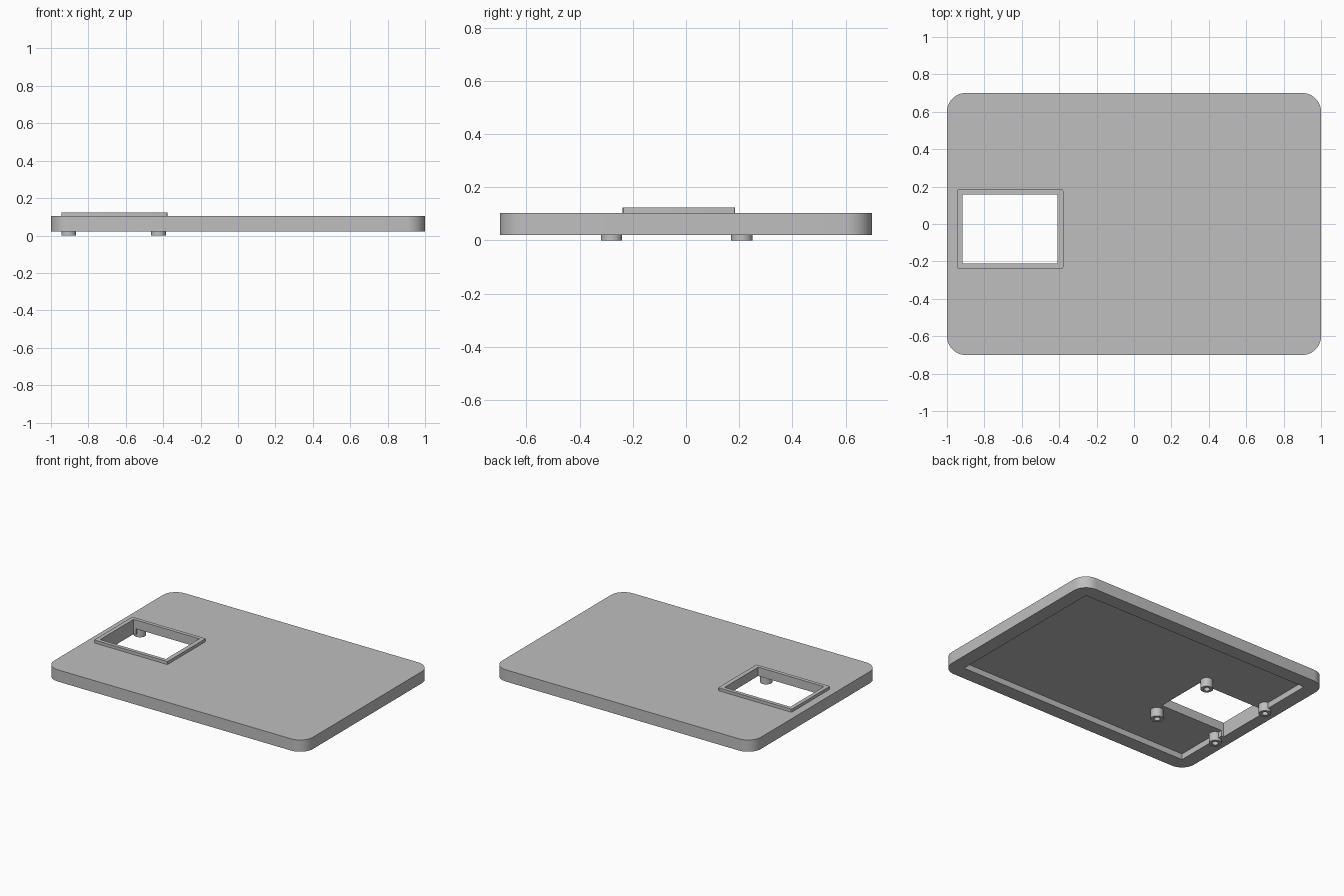
import bpy, bmesh, math

cube = bpy.data.objects.get("Cube")
if cube:
    bpy.data.objects.remove(cube, do_unlink=True)

grey = bpy.data.materials.new("plain_grey")
grey.use_nodes = True
COLOUR = (0.52, 0.52, 0.52, 1)
grey.diffuse_color = COLOUR
grey.node_tree.nodes["Principled BSDF"].inputs["Base Color"].default_value = COLOUR

# Shared heights
PLATE_BOTTOM, CEILING, PLATE_TOP, FRAME_TOP = 0.021, 0.062, 0.103, 0.124


def prism(name, x0, x1, y0, y1, z0, z1, radius=0, steps=12):
    """Upright box, its vertical edges optionally rounded."""
    bm = bmesh.new()
    bmesh.ops.create_cube(bm, size=1)
    for v in bm.verts:
        v.co.x = x1 if v.co.x > 0 else x0
        v.co.y = y1 if v.co.y > 0 else y0
        v.co.z = z1 if v.co.z > 0 else z0
    if radius:
        upright = [e for e in bm.edges
                   if abs(e.verts[0].co.z - e.verts[1].co.z) > 1e-5]
        bmesh.ops.bevel(bm, geom=upright, offset=radius, segments=steps,
                        profile=0.5, affect='EDGES')
    return finish(name, bm)


def cylinder(name, x, y, z0, z1, radius):
    bm = bmesh.new()
    bmesh.ops.create_cone(bm, cap_ends=True, segments=32, radius1=radius,
                          radius2=radius, depth=z1 - z0)
    bmesh.ops.translate(bm, verts=bm.verts, vec=(x, y, (z0 + z1) / 2))
    return finish(name, bm)


def finish(name, bm):
    bmesh.ops.recalc_face_normals(bm, faces=bm.faces)
    mesh = bpy.data.meshes.new(name)
    bm.to_mesh(mesh)
    bm.free()
    mesh.materials.append(grey)
    obj = bpy.data.objects.new(name, mesh)
    bpy.context.collection.objects.link(obj)
    return obj


def select(obj):
    bpy.ops.object.select_all(action='DESELECT')
    obj.select_set(True)
    bpy.context.view_layer.objects.active = obj


def cut(obj, cutter):
    select(obj)
    mod = obj.modifiers.new("cut", 'BOOLEAN')
    mod.operation = 'DIFFERENCE'
    mod.solver = 'EXACT'
    mod.object = cutter
    bpy.ops.object.modifier_apply(modifier=mod.name)


# Rounded cover plate, hollow underneath, with a window through it
plate = prism("cover_plate", -1, 1, -0.7, 0.7, PLATE_BOTTOM, PLATE_TOP, 0.1)
recess = prism("recess_cutter", -0.9, 0.9, -0.6, 0.6, -0.1, CEILING)
window = prism("window_cutter", -0.917, -0.409, -0.212, 0.158, -0.1, 0.3)
cut(plate, recess)
cut(plate, window)

# Raised frame around the window
frame = prism("window_frame", -0.945, -0.378, -0.238, 0.184,
              PLATE_TOP - 0.01, FRAME_TOP, 0.008, 3)
cut(frame, window)

# Hollow mounting posts around the window
cutters = [recess, window]
parts = [plate, frame]
for side, x in (("right", -0.905), ("left", -0.425)):
    for end, y in (("front", -0.28), ("back", 0.21)):
        post = cylinder(f"{end}_{side}_post", x, y, 0, CEILING + 0.005, 0.04)
        bore = cylinder("bore_cutter", x, y, -0.1, CEILING, 0.02)
        cut(post, bore)
        cut(plate, bore)
        cutters.append(bore)
        parts.append(post)

for cutter in cutters:
    bpy.data.objects.remove(cutter, do_unlink=True)

for part in parts:
    select(part)
    bpy.ops.object.shade_smooth_by_angle(angle=math.radians(30))
